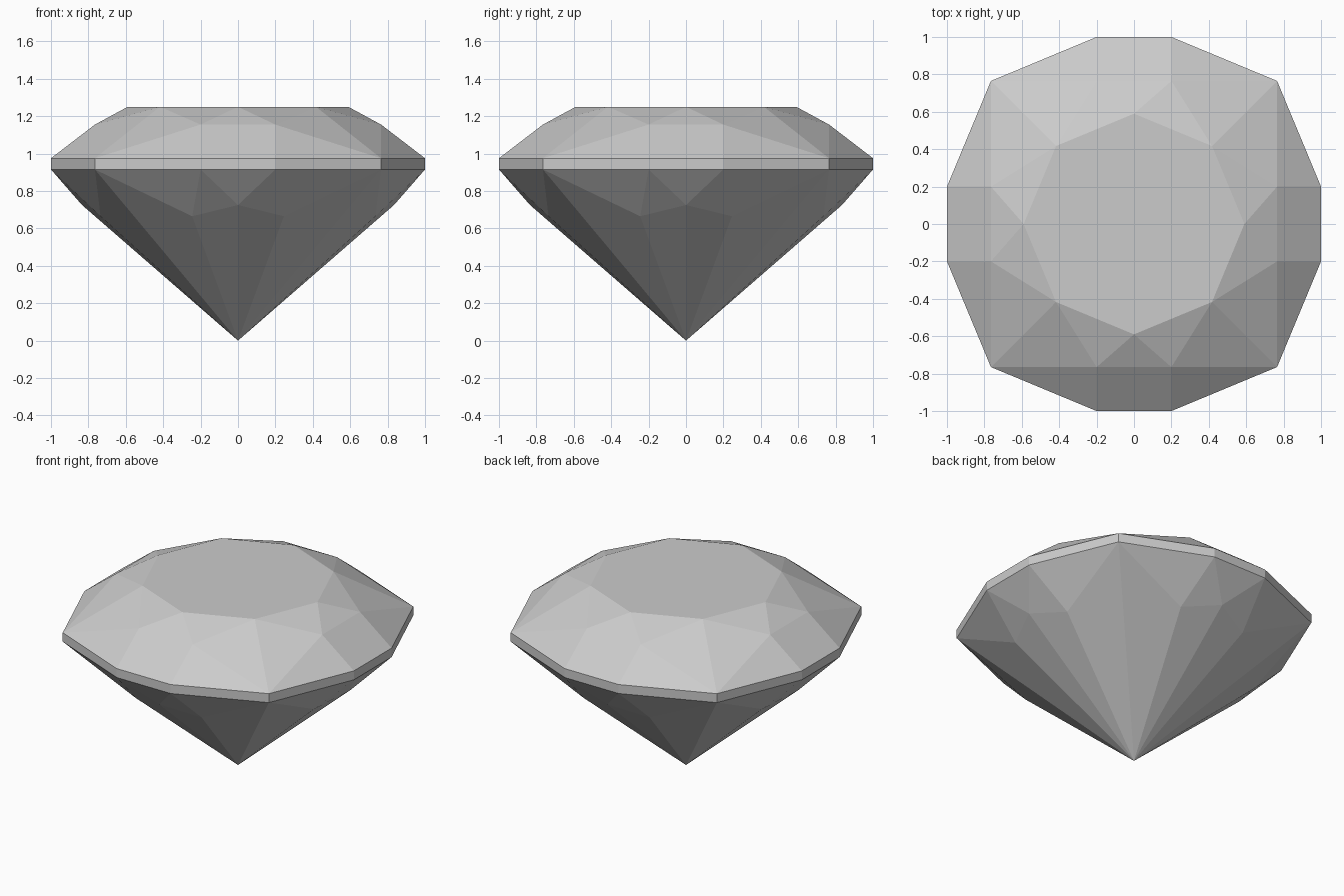
import bpy, bmesh
from mathutils import Matrix, Vector
from math import pi

cube = bpy.data.objects.get("Cube")
if cube:
    bpy.data.objects.remove(cube)

# One flat grey for the whole stone
grey = bpy.data.materials.new("stone_grey")
grey.use_nodes = True
colour = (0.6, 0.6, 0.6, 1)
grey.diffuse_color = colour
grey.node_tree.nodes["Principled BSDF"].inputs["Base Color"].default_value = colour

TABLE, CROWN, GIRDLE_TOP, GIRDLE_LOW = 1.25, 1.155, 0.975, 0.915


def mirror(p):
    return Vector((-p.x, p.y, p.z))


def quarter_stone(name, middle, half):
    """Add mirrored half facets and central facets, repeated on four sides."""
    bm = bmesh.new()
    faces = middle + half + [[mirror(p) for p in reversed(f)] for f in half]
    for i in range(4):
        turn = Matrix.Rotation(i * pi / 2, 3, "Z")
        for f in faces:
            bm.faces.new([bm.verts.new(turn @ p) for p in f])
    bmesh.ops.remove_doubles(bm, verts=bm.verts, dist=0.001)
    # Close the flat table on the crown
    rim = [e for e in bm.edges if e.is_boundary
           and all(v.co.z > CROWN + 0.05 for v in e.verts)]
    if rim:
        bmesh.ops.contextual_create(bm, geom=rim)
    bmesh.ops.recalc_face_normals(bm, faces=bm.faces)
    if sum(f.normal.dot(f.calc_center_median() - Vector((0, 0, 0.9)))
           for f in bm.faces) < 0:
        bmesh.ops.reverse_faces(bm, faces=bm.faces)
    mesh = bpy.data.meshes.new(name)
    bm.to_mesh(mesh)
    bm.free()
    mesh.materials.append(grey)
    bpy.context.collection.objects.link(bpy.data.objects.new(name, mesh))


# Shared corners of the front side, right half
edge_top, edge_low = (Vector((0.2, -1, z)) for z in (GIRDLE_TOP, GIRDLE_LOW))
corner_top, corner_low = (Vector((0.765, -0.765, z)) for z in (GIRDLE_TOP, GIRDLE_LOW))

# Crown
star = Vector((0.2, -0.765, CROWN))
side_star = Vector((0.765, -0.2, CROWN))
table_mid = Vector((0, -0.59, TABLE))
table_corner = Vector((0.417, -0.417, TABLE))
quarter_stone(
    "crown",
    [[mirror(edge_top), edge_top, star, mirror(star)],
     [mirror(star), star, table_mid]],
    [[edge_top, corner_top, star],
     [star, corner_top, table_corner],
     [star, table_corner, table_mid]])

# Girdle band
quarter_stone(
    "girdle",
    [[mirror(edge_low), edge_low, edge_top, mirror(edge_top)]],
    [[edge_low, corner_low, corner_top, edge_top]])

# Pavilion down to the point
tip = Vector((0, 0, 0))
low_mid = Vector((0, -0.834, 0.725))
low_side = Vector((0.245, -0.735, 0.665))
quarter_stone(
    "pavilion",
    [[mirror(edge_low), low_mid, edge_low]],
    [[edge_low, low_side, corner_low],
     [corner_low, low_side, tip],
     [edge_low, low_mid, low_side],
     [low_mid, tip, low_side]])
